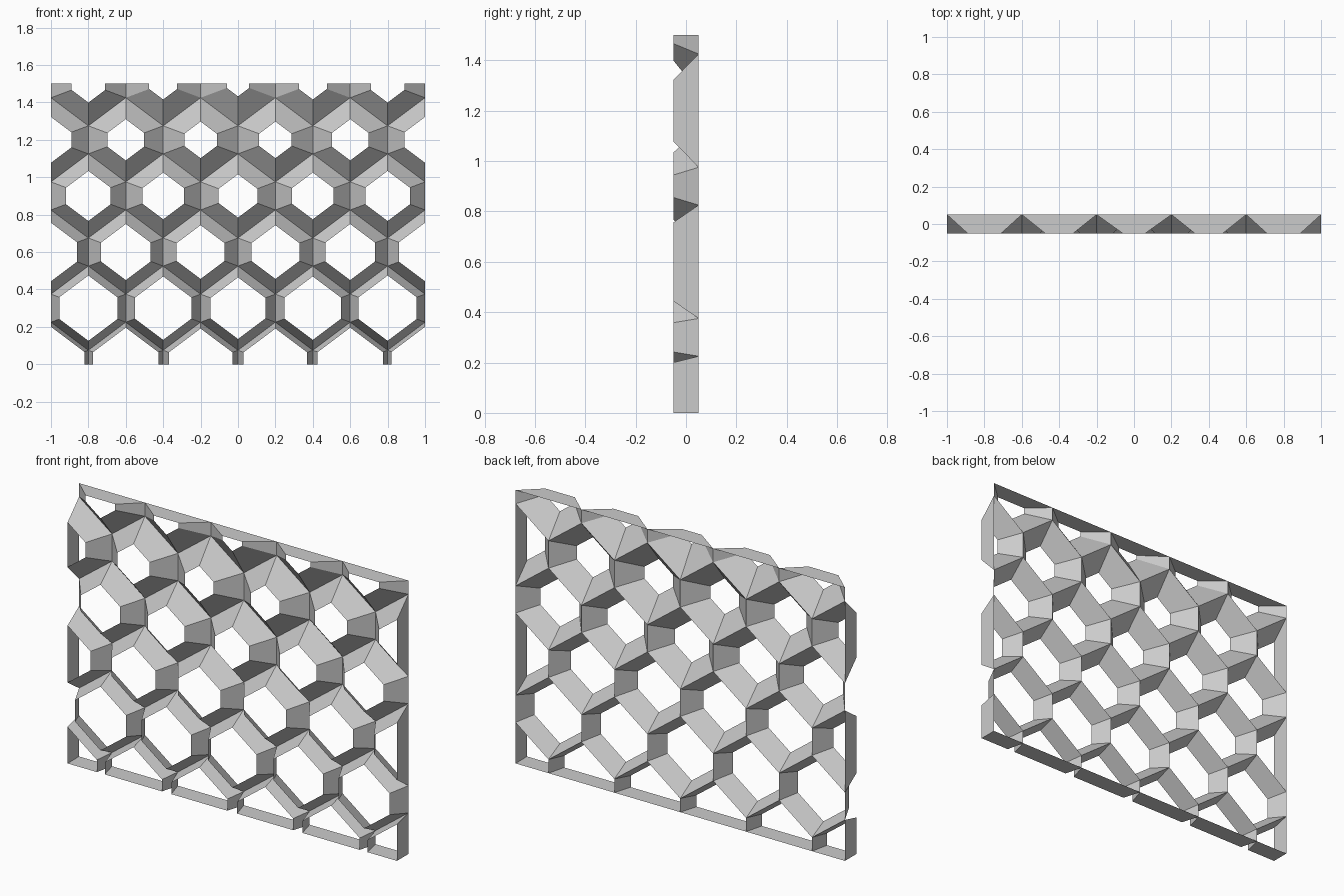
import bpy, bmesh

if "Cube" in bpy.data.objects:
    bpy.data.objects.remove(bpy.data.objects["Cube"])

HALF_W, SIDE_H, TIP_H = 0.2, 0.075, 0.225     # pointy-top hexagon cell
WIDTH, HEIGHT, DEPTH = 2.0, 1.5, 0.1
HEX = [(0, TIP_H), (-HALF_W, SIDE_H), (-HALF_W, -SIDE_H),
       (0, -TIP_H), (HALF_W, -SIDE_H), (HALF_W, SIDE_H)]


def opening(x, z):
    """Front opening ratio: shrinks towards the top and the middle."""
    return 0.84 - 0.36 * z + (0.05 + 0.06 * z * z) * abs(x)


def cell_outline(cx, cz):
    """Hexagon offsets from the cell centre, trimmed to the panel rectangle."""
    pts = []
    for dx, dz in HEX:
        x = max(-WIDTH / 2, min(WIDTH / 2, cx + dx))
        z = max(0.0, min(HEIGHT, cz + dz))
        p = (round(x - cx, 5), round(z - cz, 5))
        if p not in pts:
            pts.append(p)
    # drop points lying on a straight trimmed edge
    n = len(pts)
    keep = []
    for i in range(n):
        a, b, c = pts[i - 1], pts[i], pts[(i + 1) % n]
        if abs((b[0] - a[0]) * (c[1] - b[1]) - (b[1] - a[1]) * (c[0] - b[0])) > 1e-7:
            keep.append(b)
    # the corner cells need their centre point as the panel corner
    return keep


def add_funnel(bm, cx, cz):
    """Wall of tapered quads from the back outline to the smaller front one."""
    outline = cell_outline(cx, cz)
    s = opening(cx, cz)
    back = [bm.verts.new((cx + x, DEPTH / 2, cz + z)) for x, z in outline]
    front = [bm.verts.new((cx + x * s, -DEPTH / 2, cz + z * s)) for x, z in outline]
    for i in range(len(outline)):
        j = (i + 1) % len(outline)
        bm.faces.new((back[i], back[j], front[j], front[i]))


# rows of funnel cells, staggered like a honeycomb
for row in range(6):
    bm = bmesh.new()
    if row % 2:
        centres = [-0.8 + 0.4 * i for i in range(5)]
    else:
        centres = [-1.0 + 0.4 * i for i in range(6)]
    for cx in centres:
        add_funnel(bm, round(cx, 4), round(0.3 * row, 4))
    bmesh.ops.remove_doubles(bm, verts=bm.verts, dist=1e-4)
    mesh = bpy.data.meshes.new(f"honeycomb_row_{row + 1}")
    bm.to_mesh(mesh)
    bm.free()
    obj = bpy.data.objects.new(f"honeycomb_row_{row + 1}", mesh)
    bpy.context.collection.objects.link(obj)
